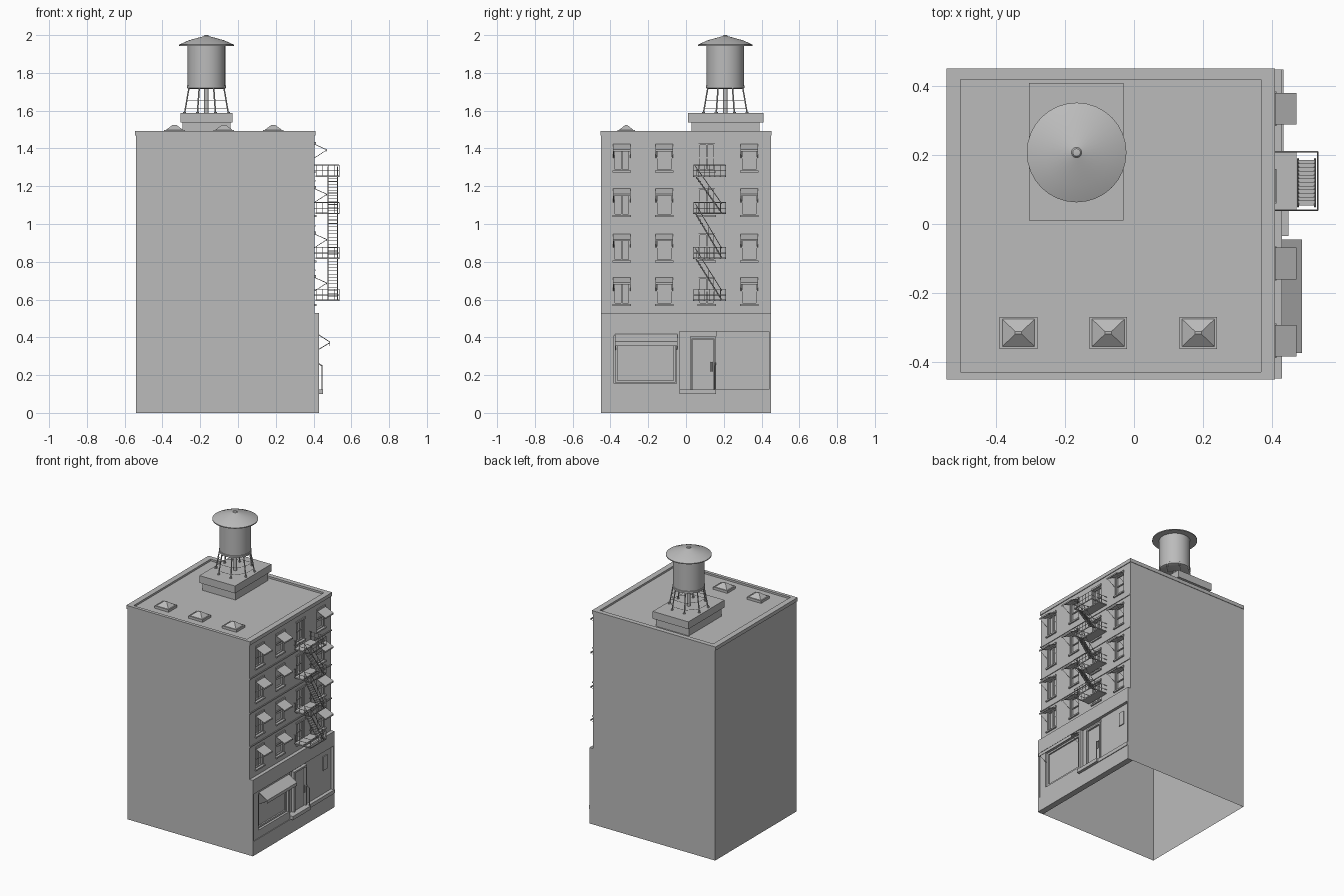
import bpy, bmesh, math
from mathutils import Vector

if "Cube" in bpy.data.objects:
    bpy.data.objects.remove(bpy.data.objects["Cube"], do_unlink=True)

grey = bpy.data.materials.new("plain_grey")
grey.use_nodes = True
grey.diffuse_color = (0.5, 0.5, 0.5, 1)
grey.node_tree.nodes["Principled BSDF"].inputs["Base Color"].default_value = (0.5, 0.5, 0.5, 1)


def finish(name, bm, smooth=False):
    bmesh.ops.recalc_face_normals(bm, faces=bm.faces)
    mesh = bpy.data.meshes.new(name)
    bm.to_mesh(mesh)
    bm.free()
    mesh.materials.append(grey)
    obj = bpy.data.objects.new(name, mesh)
    bpy.context.collection.objects.link(obj)
    if smooth:
        bpy.ops.object.select_all(action='DESELECT')
        obj.select_set(True)
        bpy.context.view_layer.objects.active = obj
        bpy.ops.object.shade_smooth_by_angle(angle=math.radians(30))
    return obj


def box(bm, x0, x1, y0, y1, z0, z1):
    verts = bmesh.ops.create_cube(bm, size=1)["verts"]
    for v in verts:
        v.co = Vector((x0 if v.co.x < 0 else x1, y0 if v.co.y < 0 else y1, z0 if v.co.z < 0 else z1))
    return verts


def rod(bm, a, b, r=0.002, sides=4):
    a, b = Vector(a), Vector(b)
    d = b - a
    verts = bmesh.ops.create_cone(bm, cap_ends=True, segments=sides, radius1=r, radius2=r, depth=d.length)["verts"]
    turn = d.to_track_quat('Z', 'Y')
    for v in verts:
        v.co = turn @ v.co + (a + b) / 2


def frame(bm, x0, x1, y0, y1, z0, z1, t):
    box(bm, x0, x1, y0, y0 + t, z0, z1)
    box(bm, x0, x1, y1 - t, y1, z0, z1)
    box(bm, x0, x1, y0 + t, y1 - t, z0, z0 + t)
    box(bm, x0, x1, y0 + t, y1 - t, z1 - t, z1)


def lathe(bm, profile, centre, sides=32):
    rings = []
    for r, z in profile:
        rings.append([bm.verts.new((centre[0] + r * math.cos(math.tau * i / sides),
                                    centre[1] + r * math.sin(math.tau * i / sides), z)) for i in range(sides)])
    for low, high in zip(rings, rings[1:]):
        for i in range(sides):
            j = (i + 1) % sides
            bm.faces.new((low[i], low[j], high[j], high[i]))
    bm.faces.new(rings[0])
    bm.faces.new(rings[-1])


WALL, GLASS = 0.405, 0.387
FLOORS = [0.575, 0.805, 1.045, 1.28]      # window sill heights
COLUMNS = [-0.34, -0.115, 0.11, 0.335]    # window centres

# Main block, open underneath
bm = bmesh.new()
box(bm, -0.54, GLASS, -0.45, 0.45, 0, 1.48)
bmesh.ops.delete(bm, geom=[f for f in bm.faces if f.normal.z < -0.5], context='FACES_ONLY')
finish("main_block", bm)

# Street facade with window openings
bm = bmesh.new()
box(bm, GLASS, WALL, -0.45, 0.45, 0.5, 1.48)
facade = finish("street_facade", bm)
bm = bmesh.new()
for z in FLOORS:
    for y in COLUMNS:
        box(bm, 0.37, 0.45, y - 0.043, y + 0.043, z, z + 0.145)
cutter = finish("window_cutter", bm)
cutter.hide_render = True
cutter.hide_set(True)
cut = facade.modifiers.new("openings", 'BOOLEAN')
cut.object = cutter
cut.solver = 'EXACT'

# Floor bands
bm = bmesh.new()
for z in (0.755, 0.99, 1.23):
    box(bm, WALL - 0.002, WALL + 0.005, -0.45, 0.45, z - 0.004, z + 0.004)
finish("floor_bands", bm)

# Window frames, bars, sills and awnings
frames, awnings = bmesh.new(), bmesh.new()
for z in FLOORS:
    for k, y in enumerate(COLUMNS):
        frame(frames, GLASS, 0.398, y - 0.043, y + 0.043, z, z + 0.145, 0.008)
        if k in (0, 2):
            box(frames, GLASS, 0.395, y - 0.004, y + 0.004, z + 0.008, z + 0.137)
        if k != 0:
            box(frames, GLASS, 0.394, y - 0.035, y + 0.035, z + 0.068, z + 0.075)
        box(frames, 0.395, 0.415, y - 0.05, y + 0.05, z - 0.008, z + 0.002)
        box(frames, 0.395, 0.412, y - 0.048, y + 0.048, z + 0.143, z + 0.155)
        if k == 2:
            continue
        for v in box(awnings, WALL, 0.472, y - 0.046, y + 0.046, z + 0.14, z + 0.144):
            if v.co.x > 0.45:
                v.co.z -= 0.03
        box(awnings, 0.469, 0.472, y - 0.046, y + 0.046, z + 0.104, z + 0.112)
        for side in (-0.044, 0.044):
            rod(awnings, (0.47, y + side, z + 0.112), (WALL, y + side, z + 0.07), 0.0015)
finish("window_frames", frames)
finish("window_awnings", awnings)

# Ground floor: plinth, fascia, pilasters, stall riser
bm = bmesh.new()
box(bm, GLASS, 0.43, -0.45, 0.45, 0, 0.1)
box(bm, GLASS, 0.43, -0.45, 0.45, 0.43, 0.53)
box(bm, GLASS, 0.43, -0.45, -0.435, 0.1, 0.43)
box(bm, GLASS, 0.43, 0.44, 0.45, 0.1, 0.43)
box(bm, GLASS, 0.425, -0.435, -0.035, 0.1, 0.155)
box(bm, GLASS, 0.425, -0.435, -0.38, 0.155, 0.43)
box(bm, GLASS, 0.425, -0.05, -0.035, 0.155, 0.43)
box(bm, GLASS, 0.425, -0.38, -0.05, 0.41, 0.43)
box(bm, GLASS, 0.41, 0.16, 0.44, 0.1, 0.43)
box(bm, GLASS, 0.435, 0.16, 0.45, 0.1, 0.125)
finish("ground_floor", bm)

bm = bmesh.new()
box(bm, GLASS, 0.405, -0.38, -0.05, 0.155, 0.41)
frame(bm, 0.405, 0.415, -0.375, -0.055, 0.16, 0.405, 0.012)
finish("shop_window", bm)

bm = bmesh.new()
for v in box(bm, 0.425, 0.488, -0.375, -0.045, 0.412, 0.417):
    if v.co.x > 0.45:
        v.co.z -= 0.04
box(bm, 0.485, 0.488, -0.375, -0.045, 0.355, 0.375)
for y in (-0.372, -0.048):
    rod(bm, (0.487, y, 0.372), (0.425, y, 0.335))
finish("shop_awning", bm)

# Entrance
bm = bmesh.new()
box(bm, GLASS, 0.4, -0.035, 0.16, 0.1, 0.43)
frame(bm, 0.4, 0.42, 0.02, 0.16, 0.105, 0.405, 0.012)
box(bm, 0.4, 0.41, 0.035, 0.145, 0.125, 0.39)
rod(bm, (0.418, 0.135, 0.22), (0.418, 0.135, 0.27), 0.004, 8)
finish("entrance_door", bm)
bm = bmesh.new()
box(bm, 0.4, 0.45, -0.035, 0.16, 0.1, 0.125)
finish("door_step", bm)
bm = bmesh.new()
box(bm, 0.409, 0.417, 0.345, 0.39, 0.29, 0.385)
finish("wall_plate", bm)

# Handrail beside the door
bm = bmesh.new()
for a, b in (((0.445, 0.155, 0.12), (0.445, 0.155, 0.25)), ((0.445, 0.155, 0.25), (0.41, 0.155, 0.27))):
    rod(bm, a, b, 0.003, 6)
finish("door_handrail", bm)

# Fire escape: landings, railings and stairs
landings, rails, stairs = bmesh.new(), bmesh.new(), bmesh.new()
LEVELS = [0.592, 0.815, 1.052, 1.25]
Y0, Y1, X0, X1, XS = 0.04, 0.21, 0.41, 0.535, 0.473
for z in LEVELS:
    frame(landings, X0, XS, Y0, Y1, z, z + 0.008, 0.004)
    for i in range(12):
        x = X0 + 0.005 + i * 0.005
        box(landings, x, x + 0.0025, Y0, Y1, z + 0.003, z + 0.006)
    for y in (Y0, Y1):
        box(landings, X0, X1, y - 0.002, y + 0.002, z, z + 0.007)
    box(landings, X1 - 0.003, X1, Y0, Y1, z, z + 0.007)
    for h in (0.032, 0.062):
        rod(rails, (X1, Y0, z + h), (X1, Y1, z + h))
        for y in (Y0, Y1):
            rod(rails, (X0 - 0.005, y, z + h), (X1, y, z + h))
    for i in range(7):
        y = Y0 + (Y1 - Y0) * i / 6
        rod(rails, (X1, y, z), (X1, y, z + 0.062), 0.0015)
    for i in range(4):
        x = X0 + 0.005 + (X1 - X0) * i / 4
        for y in (Y0, Y1):
            rod(rails, (x, y, z), (x, y, z + 0.062), 0.0015)
for low, high in zip(LEVELS, LEVELS[1:]):
    for x in (XS + 0.004, X1 - 0.008):
        foot, head = Vector((x, 0.19, low + 0.005)), Vector((x, 0.05, high + 0.005))
        rod(stairs, foot, head, 0.003)
        lift = Vector((0, 0, 0.05))
        rod(stairs, foot + lift, head + lift, 0.002)
        for t in (0.05, 0.5, 0.95):
            p = foot.lerp(head, t)
            rod(stairs, p, p + lift, 0.0015)
    for i in range(1, 13):
        t = i / 13
        y, z = 0.19 - 0.14 * t, low + 0.005 + (high - low) * t
        box(stairs, XS + 0.004, X1 - 0.008, y - 0.007, y + 0.007, z - 0.001, z + 0.002)
finish("fire_escape_landings", landings)
finish("fire_escape_railings", rails)
finish("fire_escape_stairs", stairs)

# Roof coping
bm = bmesh.new()
for x0, x1, y0, y1 in ((-0.545, -0.505, -0.453, 0.453), (0.37, 0.41, -0.453, 0.453),
                       (-0.505, 0.37, -0.453, -0.43), (-0.505, 0.37, 0.42, 0.453)):
    box(bm, x0, x1, y0, y1, 1.468, 1.493)
finish("roof_coping", bm)

# Skylights
bm = bmesh.new()
for x in (-0.336, -0.075, 0.187):
    box(bm, x - 0.055, x + 0.055, -0.363, -0.27, 1.475, 1.497)
    for v in box(bm, x - 0.047, x + 0.047, -0.356, -0.277, 1.497, 1.525):
        if v.co.z > 1.51:
            v.co.x = x + (v.co.x - x) * 0.2
            v.co.y = -0.3165 + (v.co.y + 0.3165) * 0.1
finish("skylights", bm)

# Tank plinth
bm = bmesh.new()
box(bm, -0.295, -0.04, 0.03, 0.39, 1.475, 1.537)
box(bm, -0.305, -0.03, 0.01, 0.41, 1.537, 1.588)
finish("tank_plinth", bm)

# Water tank
C = (-0.167, 0.208)
bm = bmesh.new()
lathe(bm, [(0.09, 1.715), (0.103, 1.72), (0.103, 1.732), (0.1, 1.734), (0.1, 1.95)], C)
finish("water_tank", bm, True)
bm = bmesh.new()
lathe(bm, [(0.09, 1.943), (0.145, 1.943), (0.145, 1.949), (0.095, 1.972), (0.015, 1.994), (0.011, 1.999), (0.004, 2.0)], C)
finish("tank_roof", bm, True)

# Tank legs and braces
bm = bmesh.new()


def ring_point(i, r, z):
    a = math.tau * (i + 0.5) / 8
    return (C[0] + r * math.cos(a), C[1] + r * math.sin(a), z)


for i in range(8):
    rod(bm, ring_point(i, 0.125, 1.588), ring_point(i, 0.1, 1.722), 0.004, 6)
    rod(bm, ring_point(i, 0.125, 1.586), ring_point(i, 0.125, 1.594), 0.008, 8)
    for r, z in ((0.121, 1.61), (0.113, 1.655)):
        rod(bm, ring_point(i, r, z), ring_point(i + 1, r, z), 0.0015)
rod(bm, (*C, 1.585), (*C, 1.72), 0.012, 12)
finish("tank_legs", bm)
